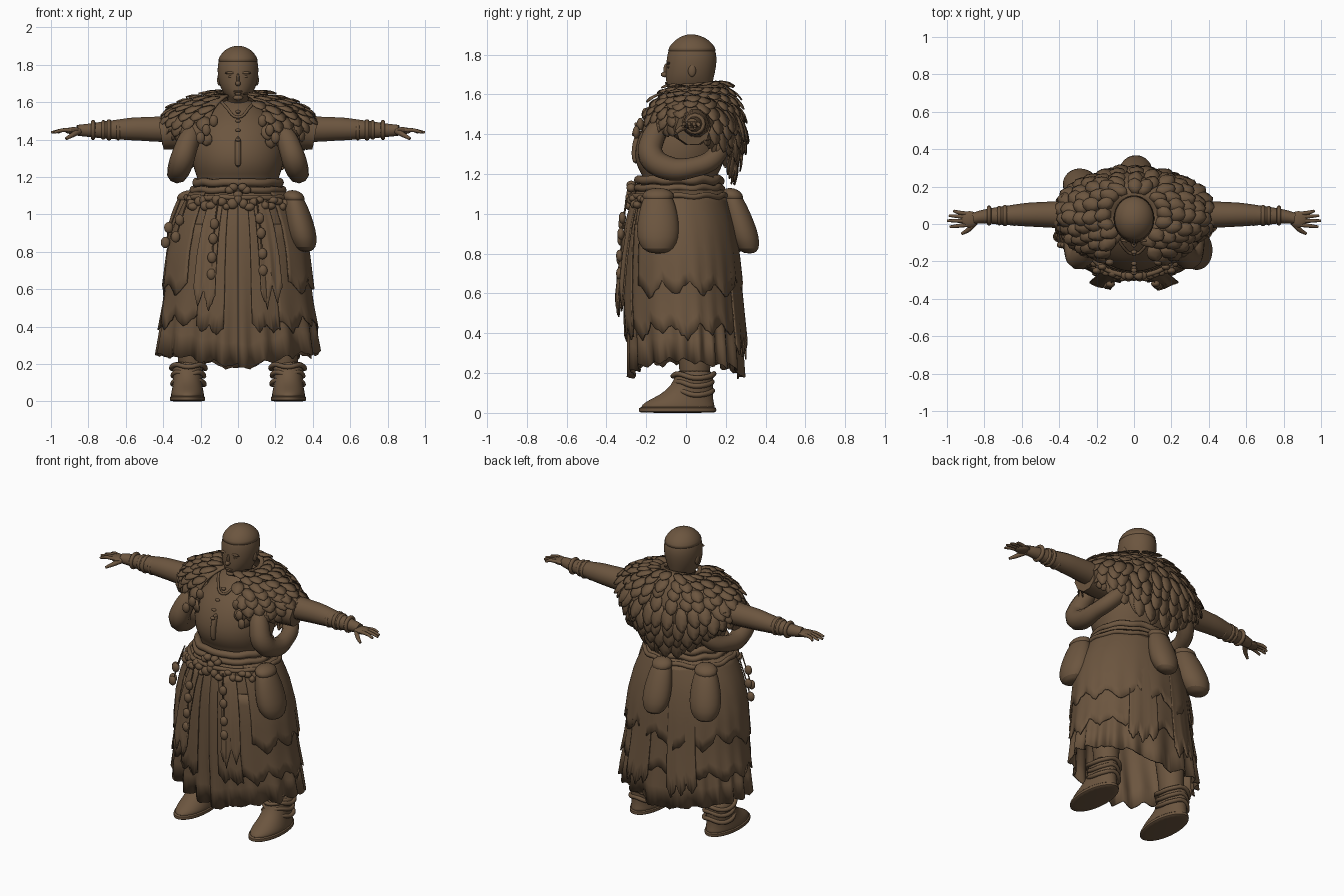
import bpy, bmesh, math, random
from mathutils import Vector, Matrix

random.seed(4)
if "Cube" in bpy.data.objects:
    bpy.data.objects.remove(bpy.data.objects["Cube"])

brown = bpy.data.materials.new("leather_brown")
brown.use_nodes = True
COLOUR = (0.15, 0.092, 0.05, 1)
brown.diffuse_color = COLOUR
brown.node_tree.nodes["Principled BSDF"].inputs["Base Color"].default_value = COLOUR


def finish(ob, angle=40):
    """Give an object its colour and shading."""
    ob.data.materials.clear()
    ob.data.materials.append(brown)
    bpy.ops.object.select_all(action='DESELECT')
    ob.select_set(True)
    bpy.context.view_layer.objects.active = ob
    bpy.ops.object.shade_smooth_by_angle(angle=math.radians(angle))
    return ob


def mesh_object(name, bm, subsurf=0, thick=0):
    me = bpy.data.meshes.new(name)
    bmesh.ops.recalc_face_normals(bm, faces=bm.faces)
    bm.to_mesh(me)
    bm.free()
    ob = bpy.data.objects.new(name, me)
    bpy.context.collection.objects.link(ob)
    finish(ob)
    if thick:
        ob.modifiers.new("thickness", 'SOLIDIFY').thickness = thick
    if subsurf:
        ob.modifiers.new("smooth", 'SUBSURF').levels = subsurf
    return ob


def grid(bm, rows, closed):
    """Skin rows of points with quads."""
    rows = [[bm.verts.new(p) for p in r] for r in rows]
    n = len(rows[0])
    for lo, hi in zip(rows, rows[1:]):
        for i in range(n if closed else n - 1):
            j = (i + 1) % n
            bm.faces.new((lo[i], lo[j], hi[j], hi[i]))
    return rows


def oval(a, rx, yf, yb, cx=0):
    return cx + math.sin(a) * rx, (yf + yb) / 2 - math.cos(a) * (yb - yf) / 2


def stack(name, rings, n=24, cx=0):
    """Solid of stacked ovals, each (z, half width, front y, back y)."""
    bm = bmesh.new()
    rows = grid(bm, [[(*oval(i * math.tau / n, rx, yf, yb, cx), z) for i in range(n)]
                     for z, rx, yf, yb in rings], True)
    bm.faces.new(rows[0])
    bm.faces.new(rows[-1])
    return mesh_object(name, bm, 1)


def tube(name, pts, radii, closed=False):
    """Round rod through points with a radius at each one."""
    cu = bpy.data.curves.new(name, 'CURVE')
    cu.dimensions, cu.bevel_depth, cu.bevel_resolution = '3D', 1, 3
    cu.use_fill_caps, cu.resolution_u = True, 5
    sp = cu.splines.new('BEZIER')
    sp.bezier_points.add(len(pts) - 1)
    for i, (bp, p) in enumerate(zip(sp.bezier_points, pts)):
        bp.co, bp.radius = p, radii[i] if isinstance(radii, list) else radii
        bp.handle_left_type = bp.handle_right_type = 'AUTO'
    sp.use_cyclic_u = closed
    ob = bpy.data.objects.new(name, cu)
    bpy.context.collection.objects.link(ob)
    bpy.ops.object.select_all(action='DESELECT')
    ob.select_set(True)
    bpy.context.view_layer.objects.active = ob
    bpy.ops.object.convert(target='MESH')
    return finish(bpy.context.object)


def blobs(name, items):
    """Rounded lumps, each (centre, radii)."""
    bm = bmesh.new()
    for c, r in items:
        m = Matrix.Translation(c) @ Matrix.Diagonal((*r, 1))
        bmesh.ops.create_uvsphere(bm, u_segments=14, v_segments=9, radius=1, matrix=m)
    return mesh_object(name, bm)


# Torso and head
stack("torso", [(1.1, .22, -.23, .16), (1.18, .215, -.21, .15), (1.21, .225, -.235, .17),
                (1.28, .25, -.265, .2), (1.38, .255, -.25, .21), (1.49, .23, -.19, .2),
                (1.56, .15, -.1, .18), (1.62, .08, -.04, .14)])
stack("head", [(1.5, .08, -.03, .13), (1.59, .07, -.03, .125), (1.61, .045, -.083, .125),
               (1.645, .08, -.1, .13), (1.7, .103, -.104, .145), (1.77, .113, -.1, .158),
               (1.83, .106, -.09, .15), (1.87, .08, -.058, .115), (1.892, .044, -.018, .075), (1.899, .01, .01, .04)])
stack("hair_cap", [(1.8, .115, -.1, .159), (1.835, .106, -.09, .151),
                   (1.873, .081, -.058, .117), (1.895, .044, -.018, .075), (1.902, .01, .01, .04)])
blobs("face_features", [((0, -.105, 1.7), (.015, .022, .014)), ((0, -.1, 1.725), (.008, .013, .03)),
                        ((0, -.096, 1.658), (.026, .01, .006)), ((0, -.094, 1.647), (.022, .011, .007)),
                        ((0, -.083, 1.624), (.028, .016, .014))]
      + [((s * .04, -.088, 1.737), (.015, .006, .006)) for s in (1, -1)]
      + [((s * .042, -.089, 1.757), (.03, .009, .007)) for s in (1, -1)])
blobs("ears", [((s * .101, .03, 1.72), (.011, .02, .032)) for s in (1, -1)])

# Shirt front
stack("shirt_placket", [(1.25, .016, -.266, -.24), (1.3, .018, -.277, -.24), (1.36, .018, -.27, -.23),
                        (1.42, .016, -.249, -.2)], 12)
blobs("buttons", [((0, -.26 + .11 * i * i / 9, 1.4 + .05 * i), (.016, .012, .01)) for i in range(4)])

# Arms, hands and sleeves
for s, side in ((1, "left"), (-1, "right")):
    def M(pts):
        return [(s * x, y, z) for x, y, z in pts]
    tube(side + "_arm", M([(.2, .05, 1.46), (.42, .05, 1.456), (.56, .05, 1.457), (.7, .045, 1.452),
                           (.8, .04, 1.45), (.86, .03, 1.45)]), [.09, .071, .064, .05, .037, .03])
    tube(side + "_sleeve", M([(.17, .04, 1.47), (.29, .03, 1.45), (.41, .035, 1.43)]), [.13, .11, .088])
    for x, r in ((.64, .055), (.69, .057), (.72, .051), (.775, .052)):
        tube(side + "_cuff_band", M([(x, .045 + r * math.cos(a) * .8, 1.452 + r * math.sin(a) * .8)
                                     for a in (0, 1.57, 3.14, 4.71)]), .012, True)
    blobs(side + "_palm", [((s * .88, .025, 1.448), (.05, .045, .019))])
    for y0, y1, x1 in ((.055, .07, .965), (.037, .045, .99), (.016, .018, 1.0), (-.005, -.015, .985)):
        tube(side + "_finger", M([(.89, y0, 1.45), (.94, (y0 + y1) / 2, 1.45), (x1 - .001, y1, 1.438)]),
             [.011, .0105, .007])
    tube(side + "_thumb", M([(.85, .01, 1.445), (.885, -.03, 1.425), (.92, -.052, 1.405)]), [.017, .013, .008])
    tube(side + "_shawl_roll", M([(.24, -.12, 1.45), (.27, -.165, 1.38), (.3, -.175, 1.29), (.32, -.09, 1.23),
                                  (.32, .04, 1.235), (.28, .14, 1.28), (.2, .18, 1.38)]),
         [.05, .06, .065, .06, .05, .05, .05])

    # Legs and boots
    stack(side + "_leg", [(.12, .075, -.04, .13), (.25, .07, -.03, .12), (.5, .1, -.08, .14), (.9, .12, -.1, .12)],
          16, s * .25)
    stack(side + "_boot", [(.01, .086, -.225, .145), (.03, .09, -.23, .148), (.05, .088, -.215, .142),
                           (.075, .082, -.165, .138), (.11, .077, -.1, .135), (.17, .08, -.055, .138),
                           (.22, .09, -.055, .142)], 20, s * .27)
    stack(side + "_sole", [(0, .088, -.23, .145), (.004, .096, -.24, .155), (.026, .096, -.24, .155),
                           (.032, .086, -.228, .145)], 24, s * .27)
    for z, r in ((.1, .085), (.145, .083), (.185, .091)):
        tube(side + "_boot_wrap", [(*oval(i * math.tau / 8, r, .035 - r * 1.1, .04 + r * 1.1, s * .265),
                                    z + .012 * math.sin(i * 2)) for i in range(8)], .013, True)

# Skirt layers follow one outline
OUTLINE = [(1.17, .215, -.23, .16), (1.1, .265, -.265, .19), (.95, .33, -.29, .23), (.8, .365, -.3, .25),
           (.55, .385, -.3, .265), (.3, .425, -.285, .28), (.1, .44, -.28, .285)]


def skirt_point(a, z, off=0):
    for hi, lo in zip(OUTLINE, OUTLINE[1:]):
        if z >= lo[0]:
            break
    t = (hi[0] - z) / (hi[0] - lo[0])
    rx, yf, yb = (hi[k] + (lo[k] - hi[k]) * t for k in (1, 2, 3))
    return Vector((*oval(a, rx + off, yf - off, yb + off), z))


def skirt(name, top, hem, off, a0=0, a1=math.tau, n=96, jag=.03, pleat=.012, flare=0):
    """Cloth between two angles with pleats and a torn hem."""
    rows, tears = [], [random.uniform(-1, 1) for _ in range(n + 1)]
    for i in range(9):
        t, row = i / 8, []
        for k in range(n + 1):
            a = a0 + (a1 - a0) * k / n
            notch = jag * (abs((k % 8) / 4 - 1) - .5 + .35 * tears[k // 8 * 8] + .15 * tears[k])
            z = top + (hem(a) + notch - top) * t
            row.append(skirt_point(a, z, off + flare * t + pleat * t ** 3 * math.sin(a * 19 + 2 * math.sin(a * 3))))
        rows.append(row)
    bm = bmesh.new()
    grid(bm, rows, False)
    bmesh.ops.remove_doubles(bm, verts=bm.verts, dist=.0001)
    return mesh_object(name, bm, thick=.008)


skirt("underskirt", 1.17, lambda a: .18 + .08 * abs(math.sin(a)), 0, n=160, jag=.025, pleat=.018)
skirt("lower_tier", .95, lambda a: .42, .008, .55, math.tau - .55, 96, .06, .006, .008)
skirt("upper_tier", 1.12, lambda a: .62, .01, .75, math.tau - .75, 80, .07, .005, .014)
for s in (1, -1):
    skirt("front_panel", 1.1, lambda a: .38, .008, s * .18, s * .55, 16, .04, .003, .015)
    skirt("short_panel", 1.08, lambda a: .56, .014, s * .28, s * .56, 16, .1, .003, .055)
    skirt("back_panel", 1.1, lambda a: .32, .01, math.pi + s * .15, math.pi + s * .6, 24, .06, .005, .022)

# Belt, ornaments and hanging beads
for z, off, r in ((1.17, .01, .022), (1.13, .0, .018), (1.09, .01, .014)):
    tube("belt_cord", [skirt_point(i * math.tau / 20, z + .006 * math.sin(i * 3), off) for i in range(20)], r, True)
blobs("belt_nuggets", [(skirt_point(a / 10, 1.06 + .02 * math.cos(a * 1.7), .015),
                        (random.uniform(.018, .032), .022, random.uniform(.018, .03))) for a in range(-11, 12)])
blobs("buckle", [((x, -.275, z), (.026, .024, .022)) for x, z in
                 ((0, 1.105), (-.045, 1.13), (.045, 1.13), (-.025, 1.145), (.025, 1.145))])
strands = [(-.34, (.95, .87, .77, .68)), (.32, (.98, .9, .79, .7)), (-1.0, (.97, .88)), (-1.3, (.93, .85))]
for a, heights in strands:
    tube("bead_string", [skirt_point(a, z, .045) for z in (1.08, .9, heights[-1])], .004)
    blobs("beads", [(skirt_point(a, z, .05), (.025, .018, .03)) for z in heights])

# Pouches lean outward towards the bottom
for name, x, y, w, d, lean in (("side_pouch", .29, -.14, .08, .11, (.22, 0)),
                               ("back_pouch", .01, .22, .09, .075, (0, .3)),
                               ("hip_pouch", -.25, .15, .1, .09, (-.15, .25))):
    pouch = stack(name, [(z, w * k, y - d * k, y + d * k) for z, k in
                         ((.8, .3), (.82, .75), (.88, 1), (.96, .97), (1.05, .8), (1.11, .55), (1.13, .2))], 20, x)
    flap = blobs(name + "_flap", [((x, y, 1.09), (w * .72, d * .72, .04))])
    slant = Matrix.Identity(4)
    slant[0][2], slant[1][2] = -lean[0], -lean[1]
    slant[0][3], slant[1][3] = lean[0] * 1.13, lean[1] * 1.13
    for ob in (pouch, flap):
        ob.data.transform(slant)


# Feathered cape: a runs from front round the back, t from neck to hem
def cape_point(a, t, off=0):
    c = math.cos(a)
    back = max(0, -c)
    out = math.sin(min(t, 1.15) * (1.75 + .5 * back))
    drop = .23 + .16 * back ** .8 - .06 * math.sin(a) ** 2
    reach = .13 if c < 0 else .13 + .035 * c
    x = math.sin(a) * (.1 + off + .285 * out)
    y = .05 - c * (.1 + off + reach * out)
    return Vector((x, y, 1.645 + off + .025 * back * (1 - t) - drop * t ** 1.45))


def feather(bm, a, t, length, width):
    p = cape_point(a, t, .004)
    down = (cape_point(a, t + .04) - cape_point(a, t - .04 if t > .04 else 0)).normalized()
    across = (cape_point(a + .05, t) - cape_point(a - .05, t)).normalized()
    out = down.cross(across)
    if out.dot(Vector((math.sin(a), -math.cos(a), .5))) < 0:
        out.negate()
    down = (down + out * random.uniform(.04, .17) + across * random.uniform(-.15, .15)).normalized()
    rows = []
    for f, w in ((0, .45), (.3, .95), (.6, 1), (.85, .65), (1, .08)):
        mid = p + down * length * f + out * .01 * math.sin(f * 3)
        rows.append([mid + across * width * w * k - out * .008 * abs(k) for k in (-.5, 0, .5)])
    grid(bm, rows, False)


FRONT = .42
ARC = math.tau - 2 * FRONT
bm = bmesh.new()
grid(bm, [[cape_point(FRONT + ARC * k / 48, i / 8) for k in range(49)] for i in range(9)], False)
mesh_object("cape", bm, thick=.012)
bm = bmesh.new()
for row in range(8):
    count = 14 + row * 3
    for k in range(count):
        a = FRONT + ARC * (k + .5 * (row % 2) + random.uniform(-.2, .2)) / count
        long = .05 * max(0, -math.cos(a)) * (row > 3)
        feather(bm, a, .04 + row * .13, random.uniform(.08, .105) + long, .078)
mesh_object("cape_feathers", bm, thick=.005)

# Necklace and chest charms
tube("neck_cord", [(.1, -.04, 1.62), (.06, -.12, 1.57), (0, -.16, 1.52), (-.06, -.12, 1.57), (-.1, -.04, 1.62)], .008)
blobs("chest_charms", [((s * x, -.195 - (1.52 - z) * .5, z), (.024, .018, .032)) for s in (1, -1)
                       for x, z in ((.13, 1.5), (.17, 1.45), (.2, 1.41))])
